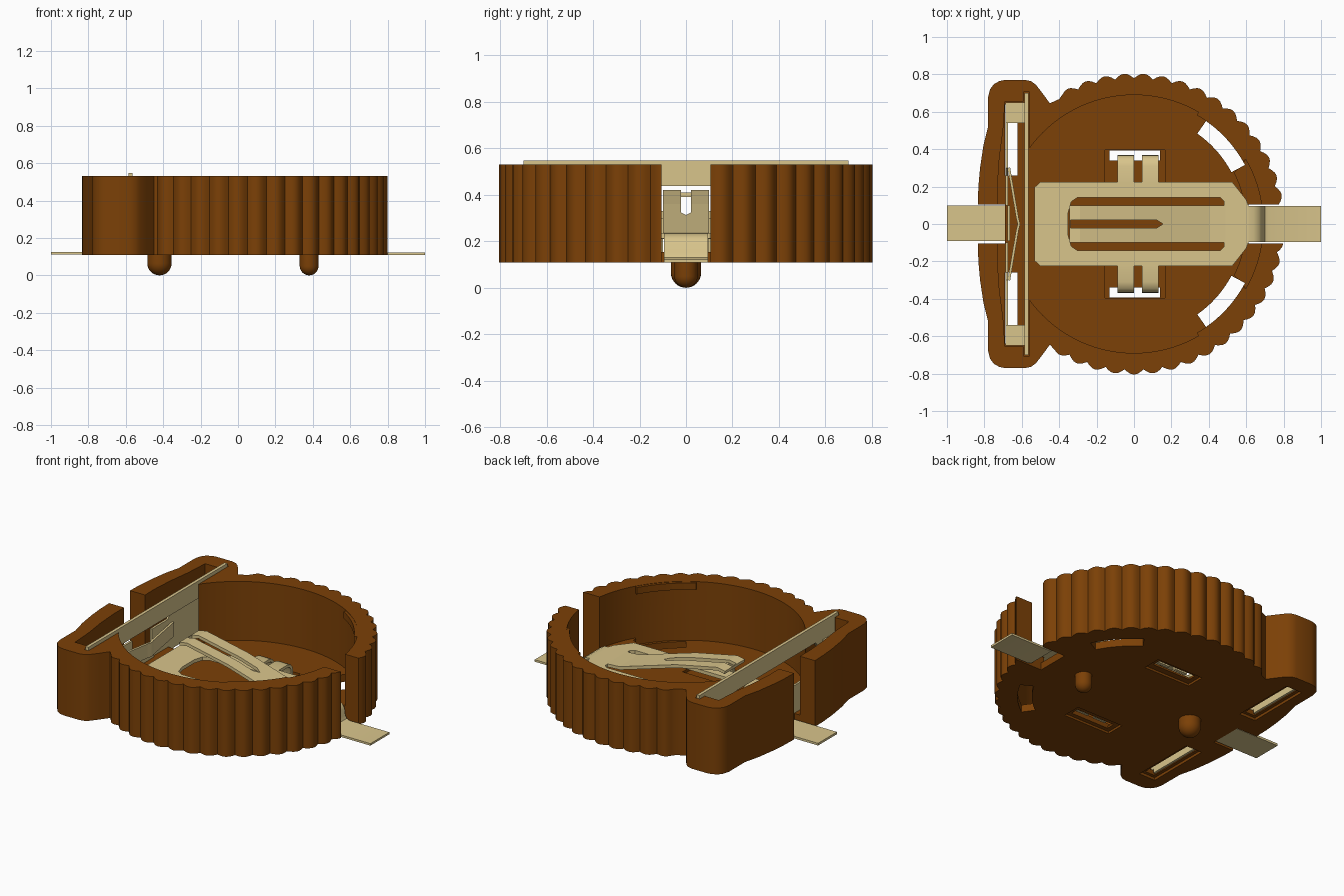
import bpy, bmesh, math
from math import sin, cos, radians, pi

cube = bpy.data.objects.get("Cube")
if cube:
    bpy.data.objects.remove(cube, do_unlink=True)


def material(name, rgb):
    m = bpy.data.materials.new(name)
    m.use_nodes = True
    m.diffuse_color = (*rgb, 1)
    m.node_tree.nodes["Principled BSDF"].inputs["Base Color"].default_value = (*rgb, 1)
    return m


BROWN = material("brown plastic", (0.2, 0.052, 0.002))
TAN = material("tan metal", (0.69, 0.555, 0.26))


def finish(bm, name, mat):
    bmesh.ops.recalc_face_normals(bm, faces=bm.faces)
    me = bpy.data.meshes.new(name)
    bm.to_mesh(me)
    bm.free()
    ob = bpy.data.objects.new(name, me)
    bpy.context.collection.objects.link(ob)
    me.materials.append(mat)
    return ob


def prism(name, pts, t0, t1, mat=BROWN, axis="z"):
    """Extrude a 2D outline between t0 and t1 along an axis."""
    put = {"z": lambda u, w, t: (u, w, t),
           "y": lambda u, w, t: (u, t, w),
           "x": lambda u, w, t: (t, u, w)}[axis]
    bm = bmesh.new()
    lo = [bm.verts.new(put(u, w, t0)) for u, w in pts]
    hi = [bm.verts.new(put(u, w, t1)) for u, w in pts]
    bm.faces.new(lo)
    bm.faces.new(hi)
    n = len(pts)
    for i in range(n):
        j = (i + 1) % n
        bm.faces.new((lo[i], lo[j], hi[j], hi[i]))
    return finish(bm, name, mat)


def box(name, x0, x1, y0, y1, z0, z1, mat=BROWN):
    return prism(name, [(x0, y0), (x1, y0), (x1, y1), (x0, y1)], z0, z1, mat)


def ribbon(name, path, th, t0, t1, axis):
    """Bent sheet metal strip: thickened path extruded across its width."""
    off = []
    for i, (u, w) in enumerate(path):
        a, b = path[max(i - 1, 0)], path[min(i + 1, len(path) - 1)]
        du, dw = b[0] - a[0], b[1] - a[1]
        l = math.hypot(du, dw)
        off.append((u + dw / l * th, w - du / l * th))
    return prism(name, path + off[::-1], t0, t1, TAN, axis)


def cut(ob, cutters):
    for c in cutters:
        m = ob.modifiers.new("cut", "BOOLEAN")
        m.operation, m.solver, m.object = "DIFFERENCE", "EXACT", c
        bpy.context.view_layer.objects.active = ob
        bpy.ops.object.modifier_apply(modifier=m.name)
        bpy.data.objects.remove(c, do_unlink=True)


def smooth(ob, angle=30):
    bpy.ops.object.select_all(action="DESELECT")
    ob.select_set(True)
    bpy.context.view_layer.objects.active = ob
    bpy.ops.object.shade_smooth_by_angle(angle=radians(angle))


def polar(r, deg):
    return (r * cos(radians(deg)), r * sin(radians(deg)))


BASE, FLOOR, LEDGE, TOP = 0.108, 0.155, 0.20, 0.53

# Housing outline: scalloped round wall plus a clip pocket on the -x side
outline = []
for a0 in [-123.75 + 7.5 * k for k in range(16)] + [7.5 * k for k in range(16)]:
    for s in range(6):
        outline.append(polar(0.779 + 0.026 * sin(pi * s / 6), a0 + 7.5 * s / 6))
pocket_side = [(-0.40, 0.668), (-0.45, 0.645), (-0.49, 0.70), (-0.525, 0.745), (-0.55, 0.763), (-0.58, 0.77),
               (-0.69, 0.77), (-0.72, 0.764), (-0.75, 0.747), (-0.77, 0.72), (-0.78, 0.68),
               (-0.78, 0.52), (-0.805, 0.42), (-0.823, 0.30), (-0.832, 0.2), (-0.835, 0.1)]
outline += pocket_side + [(x, -y) for x, y in reversed(pocket_side)]
housing = prism("housing", outline, BASE, TOP)

# Round cavity with a low ledge beside the +x slot
upper = [polar(0.69, d) for d in range(-180, 180, 3)]
lower = [polar(0.60 if abs(d) < 28 else 0.69, d) for d in range(-180, 180, 3)]
half = [(-0.56, 0.655), (-0.69, 0.655), (-0.70, 0.5), (-0.72, 0.35), (-0.73, 0.2), (-0.728, 0.05)]
cutters = [prism("cavity", upper, LEDGE, 1),
           prism("cavity_floor", lower, FLOOR, 0.4),
           prism("clip_pocket", half + [(x, -y) for x, y in reversed(half)], FLOOR, 1),
           box("plate_groove", -0.59, -0.56, -0.705, 0.705, FLOOR, 1),
           box("slot_right", 0.612, 1.1, -0.105, 0.105, 0, 1),
           box("slot_right_upper", 0.5, 1.1, -0.105, 0.105, FLOOR, 1),
           box("slot_left", -1.1, -0.69, -0.105, 0.105, 0, 1)]
for s in (-1, 1):
    def span(a, b):
        return min(s * a, s * b), max(s * a, s * b)
    arc = [polar(0.672, s * d) for d in range(28, 58, 3)] + [polar(0.59, s * d) for d in range(55, 27, -3)]
    cutters += [prism("arc_slot", arc, 0, 0.3),
                box("fork_recess", -0.155, 0.165, *span(0.2, 0.395), 0.135, 0.4),
                box("fork_hole", -0.13, 0.14, *span(0.34, 0.393), 0, 0.4),
                box("fork_hole_rim", -0.16, 0.17, *span(0.30, 0.42), 0, 0.122),
                box("clip_hole", -0.69, -0.622, *span(0.26, 0.64), 0, 0.4),
                box("clip_hole_rim", -0.71, -0.595, *span(0.24, 0.66), 0, 0.125)]
cut(housing, cutters)
smooth(housing)

# Retaining lips under the rim
for s, side in ((-1, "front"), (1, "back")):
    arc = [polar(0.70, s * d) for d in range(30, 61, 3)] + [polar(0.672, s * d) for d in range(60, 29, -3)]
    prism("retaining_lip_" + side, arc, 0.485, TOP - 0.002)

# Rounded locating pegs under the floor
for name, x, r in (("large_peg", -0.42, 0.065), ("small_peg", 0.38, 0.05)):
    bm = bmesh.new()
    prof = [(r * sin(i * pi / 16), r - r * cos(i * pi / 16)) for i in range(9)] + [(r, 0.13), (0, 0.13)]
    vs = [bm.verts.new((x + u, 0, z)) for u, z in prof]
    es = [bm.edges.new(p) for p in zip(vs, vs[1:])]
    bmesh.ops.spin(bm, geom=vs + es, cent=(x, 0, 0), axis=(0, 0, 1), angle=2 * pi, steps=28)
    bmesh.ops.remove_doubles(bm, verts=bm.verts, dist=1e-5)
    smooth(finish(bm, name, BROWN), 40)

# Lower contact: flat frame with an opening for the sprung tongue
side = [(0.612, 0.10), (0.60, 0.13), (0.525, 0.225), (-0.50, 0.225), (-0.533, 0.195)]
frame = prism("contact_frame", side + [(x, -y) for x, y in reversed(side)], 0.213, 0.235, TAN)
slit = [(-0.30, -0.143), (0.46, -0.143), (0.482, -0.122), (0.482, 0.122), (0.46, 0.143),
        (-0.30, 0.143), (-0.335, 0.12), (-0.352, 0.06), (-0.352, -0.06), (-0.335, -0.12)]
cut(frame, [prism("tongue_opening", slit, 0, 1)])

# Sprung tongue rising towards -x, split by a central slit
tongue = ribbon("contact_tongue", [(-0.345, 0.41), (-0.29, 0.42), (0.0, 0.36), (0.40, 0.24), (0.49, 0.235)],
                0.02, -0.1, 0.1, "y")
cut(tongue, [prism("tongue_slit", [(-0.34, -0.022), (0.12, -0.022), (0.155, 0), (0.12, 0.022), (-0.34, 0.022)], 0, 1)])

# Lower contact lead bending down out of the slot
lead = ribbon("right_lead", [(0.60, 0.235), (0.64, 0.232), (0.67, 0.215), (0.685, 0.19), (0.69, 0.15),
                             (0.70, 0.13), (0.72, 0.122), (1.0, 0.122)], 0.013, -0.095, 0.095, "y")
smooth(lead, 40)

# Fork feet hooking into the floor holes
for s, side in ((-1, "front"), (1, "back")):
    for x0, x1, tag in ((-0.088, 0.0, "a"), (0.042, 0.13, "b")):
        path = [(0.215, 0.235), (0.31, 0.235), (0.345, 0.225), (0.365, 0.20), (0.37, 0.13)]
        foot = ribbon("fork_foot_%s_%s" % (side, tag), [(s * y, z) for y, z in path], 0.018 * s, x0, x1, "x")
        smooth(foot, 40)

# Upper contact clip: front plate with end legs
plate = [(-0.70, 0.548), (-0.70, FLOOR), (-0.50, FLOOR), (-0.50, 0.40), (-0.47, 0.437)]
prism("clip_front_plate", plate + [(-y, z) for y, z in reversed(plate)], -0.585, -0.565, TAN, "x")

# Back plates reach down into the floor holes and fold over to the front plate
for s, side in ((-1, "front"), (1, "back")):
    back = [(0.098, FLOOR), (0.27, FLOOR), (0.27, 0.13), (0.63, 0.13), (0.63, FLOOR), (0.65, FLOOR),
            (0.65, 0.42), (0.30, 0.42), (0.26, 0.33), (0.098, 0.33)]
    prism("clip_back_plate_" + side, [(s * y, z) for y, z in back], -0.688, -0.674, TAN, "x")
    box("clip_fold_" + side, -0.688, -0.575, *sorted((s * 0.54, s * 0.65)), 0.41, 0.43, TAN)

# V-shaped side spring and left lead
ribbon("clip_spring", [(-0.676, -0.30), (-0.63, -0.03), (-0.622, 0), (-0.63, 0.03), (-0.676, 0.30)],
       0.014, 0.21, 0.30, "z")
ribbon("left_lead", [(-1.0, 0.125), (-0.69, 0.125), (-0.68, 0.135), (-0.676, 0.15), (-0.676, 0.21)],
       0.014, -0.092, 0.098, "y")
